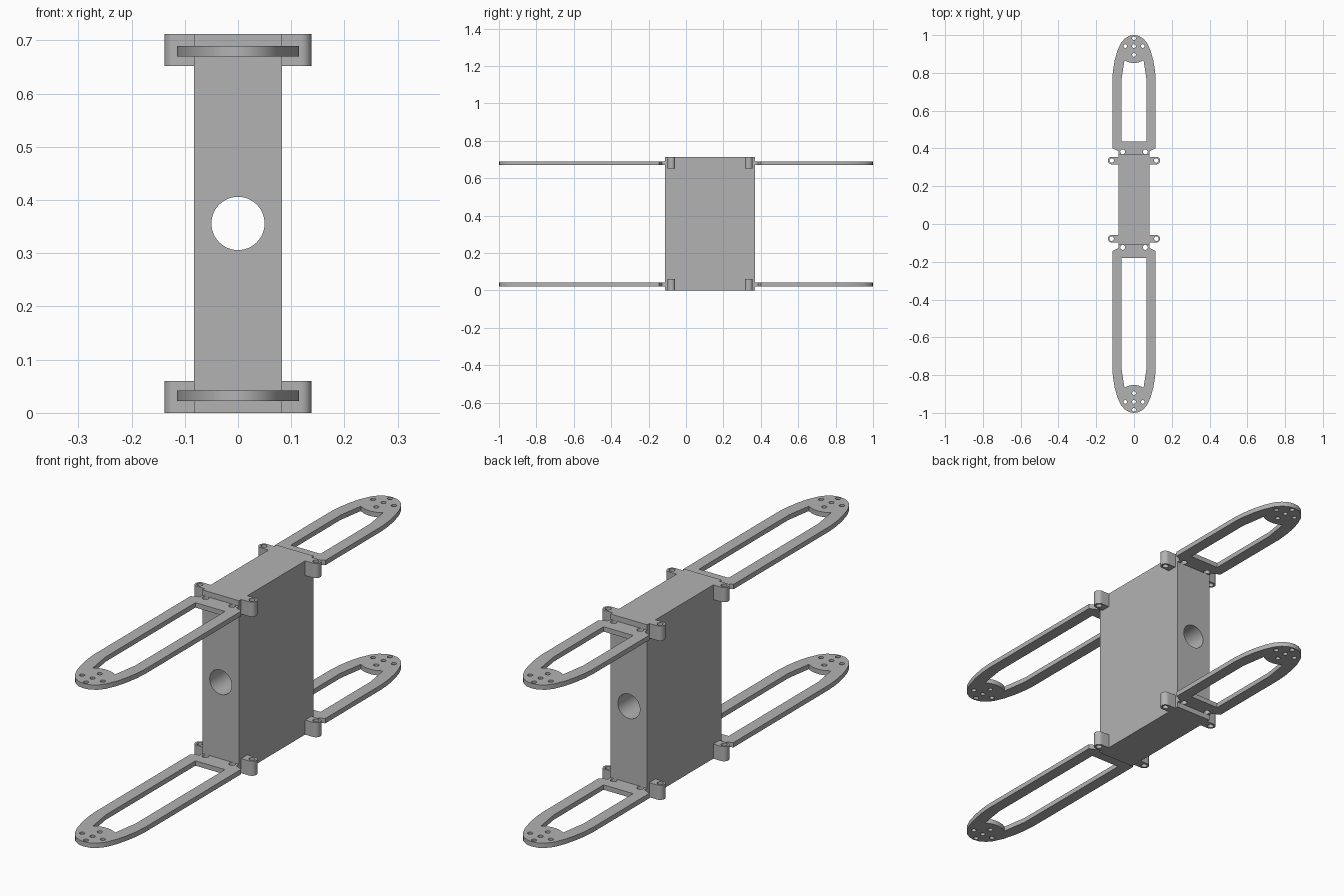
import bpy
from math import sin, cos, pi, radians
from mathutils import Matrix

cube = bpy.data.objects.get("Cube")
if cube:
    bpy.data.objects.remove(cube, do_unlink=True)

grey = bpy.data.materials.new("matte grey")
grey.use_nodes = True
grey.diffuse_color = (0.45, 0.45, 0.45, 1)
grey.node_tree.nodes["Principled BSDF"].inputs["Base Color"].default_value = grey.diffuse_color

HEIGHT = 0.712
HALF_W = 0.083
BACK, FRONT = 0.37, -0.112
MID_Y = (BACK + FRONT) / 2


def arc(cx, cy, r, start=0, end=360, n=24):
    """Points along an arc, both ends included."""
    return [(cx + r * cos(radians(start + (end - start) * i / n)),
             cy + r * sin(radians(start + (end - start) * i / n))) for i in range(n + 1)]


def circle(cx, cy, r, n=24):
    return arc(cx, cy, r, n=n)[:-1]


def mirrored(half):
    """Close a half outline (tip to root, x >= 0) across x = 0."""
    return half + [(-x, y) for x, y in reversed(half) if x > 1e-5]


def plate(name, loops, thickness, matrix):
    """Filled outline with holes, extruded evenly about its plane."""
    curve = bpy.data.curves.new(name, "CURVE")
    curve.dimensions = "2D"
    curve.fill_mode = "BOTH"
    curve.extrude = thickness / 2
    for loop in loops:
        spline = curve.splines.new("POLY")
        spline.points.add(len(loop) - 1)
        for p, (x, y) in zip(spline.points, loop):
            p.co = (x, y, 0, 1)
        spline.use_cyclic_u = True
    temp = bpy.data.objects.new(name + "_outline", curve)
    bpy.context.collection.objects.link(temp)
    bpy.context.view_layer.update()
    mesh = bpy.data.meshes.new_from_object(
        temp.evaluated_get(bpy.context.evaluated_depsgraph_get()))
    bpy.data.objects.remove(temp, do_unlink=True)
    mesh.transform(matrix)
    mesh.materials.clear()
    mesh.materials.append(grey)
    mesh.name = name
    obj = bpy.data.objects.new(name, mesh)
    bpy.context.collection.objects.link(obj)
    bpy.ops.object.select_all(action="DESELECT")
    obj.select_set(True)
    bpy.context.view_layer.objects.active = obj
    # weld the caps to the rim so edges stay crisp and normals agree
    bpy.ops.object.mode_set(mode="EDIT")
    bpy.ops.mesh.select_all(action="SELECT")
    bpy.ops.mesh.remove_doubles(threshold=0.0001)
    bpy.ops.mesh.normals_make_consistent(inside=False)
    bpy.ops.object.mode_set(mode="OBJECT")
    bpy.ops.object.shade_smooth_by_angle(angle=radians(30))
    return obj


# Central block with a round bore from front to back
block = [(-HALF_W, 0), (HALF_W, 0), (HALF_W, HEIGHT), (-HALF_W, HEIGHT)]
plate("body", [block, circle(0, HEIGHT / 2, 0.05, 48)], BACK - FRONT,
      Matrix.Translation((0, MID_Y, 0)) @ Matrix.Rotation(pi / 2, 4, "X"))

# Lugs: rounded ears with vertical bolt holes at the eight corners
lug = arc(0.118, 0, 0.02, -90, 90, 16) + [(0.075, 0.02), (0.075, -0.02)]
for level, z in (("lower", 0.03), ("upper", HEIGHT - 0.03)):
    for end, y in (("front", MID_Y - 0.207), ("back", MID_Y + 0.207)):
        for side, s in (("left", 1), ("right", -1)):
            plate(f"{level}_{end}_{side}_lug",
                  [[(s * x, v) for x, v in lug], circle(s * 0.118, 0, 0.012)],
                  0.06, Matrix.Translation((0, y, z)))


def arm(name, root, sign, z):
    """Slotted arm with a rounded, drilled tip; root is the body face distance."""
    tip = [(0, 1), (0.025, 0.996), (0.05, 0.981), (0.07, 0.957), (0.088, 0.917),
           (0.102, 0.867), (0.111, 0.815), (0.115, 0.765)]
    outline = mirrored(tip + [(0.115, root + 0.032), (0.083, root + 0.016),
                              (0.083, root - 0.02)])
    slot = mirrored(arc(0, 0.942, 0.09, 270, 304, 8)
                    + [(0.067, 0.76), (0.067, root + 0.068)])
    holes = [circle(x, y, 0.01, 16) for x, y in
             ((0, 0.942), (0.047, 0.942), (-0.047, 0.942), (0, 0.984), (0, 0.895))]
    holes += [circle(s * 0.06, root + 0.012, 0.013, 16) for s in (-1, 1)]
    loops = [[(x, sign * y) for x, y in loop] for loop in [outline, slot] + holes]
    plate(name, loops, 0.02, Matrix.Translation((0, 0, z)))


for level, z in (("lower", 0.032), ("upper", HEIGHT - 0.032)):
    arm(f"{level}_front_arm", -FRONT, -1, z)
    arm(f"{level}_back_arm", BACK, 1, z)
